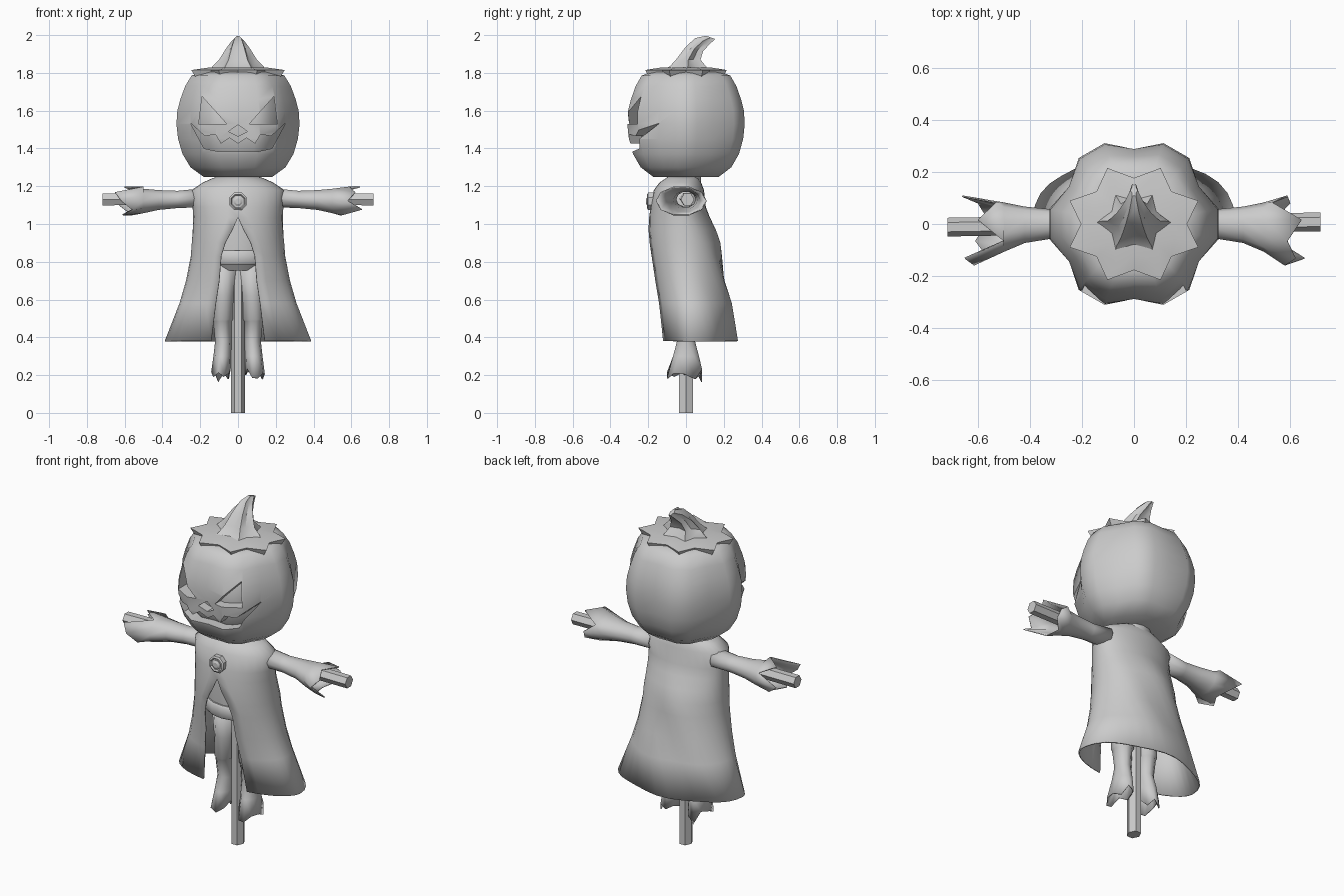
import bpy, bmesh, math
from mathutils import Vector

cube = bpy.data.objects.get("Cube")
if cube:
    bpy.data.objects.remove(cube, do_unlink=True)

grey = bpy.data.materials.new("plain grey")
grey.use_nodes = True
grey.diffuse_color = (0.6, 0.6, 0.6, 1)
grey.node_tree.nodes["Principled BSDF"].inputs["Base Color"].default_value = (0.6, 0.6, 0.6, 1)


def finish(name, bm, angle=40, thickness=0):
    bmesh.ops.recalc_face_normals(bm, faces=bm.faces)
    mesh = bpy.data.meshes.new(name)
    bm.to_mesh(mesh)
    bm.free()
    ob = bpy.data.objects.new(name, mesh)
    bpy.context.collection.objects.link(ob)
    mesh.materials.append(grey)
    bpy.ops.object.select_all(action='DESELECT')
    ob.select_set(True)
    bpy.context.view_layer.objects.active = ob
    if angle:
        bpy.ops.object.shade_smooth_by_angle(angle=math.radians(angle))
    if thickness:
        mod = ob.modifiers.new("cloth", 'SOLIDIFY')
        mod.thickness = thickness
    return ob


def loft(name, rings, closed=True, caps=True, **kw):
    bm = bmesh.new()
    rows = [[bm.verts.new(p) for p in ring] for ring in rings]
    n = len(rows[0])
    for a, b in zip(rows, rows[1:]):
        for i in range(n if closed else n - 1):
            j = (i + 1) % n
            bm.faces.new((a[i], a[j], b[j], b[i]))
    if caps:
        bm.faces.new(rows[0])
        bm.faces.new(rows[-1])
    bmesh.ops.remove_doubles(bm, verts=bm.verts, dist=0.0005)
    return finish(name, bm, **kw)


def ring(centre, ru, rv, n=8, axis='Z', valley=1, step=2, turn=0):
    """Ellipse around an axis; every step-th point can be drawn in as a valley."""
    pts = []
    for i in range(n):
        t = math.tau * i / n + turn
        k = valley if i % step == 0 else 1
        u, v = ru * k * math.cos(t), rv * k * math.sin(t)
        off = {'Z': (u, v, 0), 'X': (0, u, v), 'Y': (u, 0, v)}[axis]
        pts.append(Vector(centre) + Vector(off))
    return pts


def prism(name, outline, y0, y1):
    return loft(name, [[(x, y, z) for x, z in outline] for y in (y0, y1)], angle=0)


# Pumpkin head: six-lobed shell with carved face, over a smaller core
profile = [(1.25, .185), (1.3, .255), (1.37, .298), (1.45, .322), (1.53, .331),
           (1.6, .326), (1.66, .31), (1.73, .284), (1.785, .25), (1.805, .2)]


def pumpkin(name, s):
    return loft(name, [ring((0, 0, 1.53 + (z - 1.53) * s), r * s, r * s, 18, step=3,
                            valley=.87 + .06 * abs(z - 1.53) / .28, turn=math.pi / 6)
                       for z, r in profile], angle=50)


head = pumpkin("pumpkin_head", 1)
pumpkin("pumpkin_core", .82)
eye = [(.06, 1.53), (.208, 1.53), (.19, 1.675)]
half = [(.045, 1.455), (.09, 1.425), (.12, 1.475), (.175, 1.465), (.252, 1.535),
        (.18, 1.4), (.11, 1.385)]
mouth = [(0, 1.425)] + half + [(-x, z) for x, z in reversed(half)]
nose = [(-.05, 1.49), (0, 1.465), (.05, 1.49), (0, 1.525)]
for label, shape in (("left_eye", eye), ("right_eye", [(-x, z) for x, z in eye]),
                     ("mouth", mouth), ("nose", nose)):
    cutter = prism(label + "_cutter", shape, -.5, -.05)
    mod = head.modifiers.new(label, 'BOOLEAN')
    mod.operation, mod.solver, mod.object = 'DIFFERENCE', 'EXACT', cutter
    bpy.context.view_layer.objects.active = head
    bpy.ops.object.modifier_apply(modifier=label)
    bpy.data.objects.remove(cutter, do_unlink=True)

# Star-shaped leaf cap
loft("leaf_cap", [ring((0, 0, z), r, r * .87, 16, valley=.76)
                  for z, r in ((1.78, .245), (1.815, .268), (1.828, .17))], angle=25)

# Bent stem with ridges (z, y, half width, half depth, tilt)
stem = []
for z, y, rx, ry, tilt in ((1.815, 0, .15, .14, 0), (1.835, .01, .135, .11, 0), (1.87, .012, .1, .075, 0),
                           (1.925, .043, .066, .055, .2), (1.966, .085, .036, .042, .5),
                           (1.988, .13, .014, .028, .35)):
    stem.append([p - Vector((0, 0, (p.y - y) * tilt)) for p in
                 ring((0, y, z), rx, ry, 12, valley=.7, turn=math.pi / 6)])
loft("stem", stem, angle=35)

# Cape: open at the front below the brooch (z, half width, front, back, half gap)
cape_rows = [(1.255, .1, -.09, .06, 0), (1.24, .14, -.11, .07, 0), (1.22, .185, -.14, .08, 0),
             (1.18, .245, -.17, .095, 0), (1.09, .24, -.188, .105, 0), (1.035, .238, -.195, .125, 0),
             (.97, .24, -.2, .155, .03), (.9, .245, -.2, .18, .068), (.83, .25, -.195, .19, .09),
             (.7, .275, -.175, .212, .1), (.58, .31, -.155, .238, .118), (.38, .388, -.132, .265, .142)]
cape = []
for z, a, front, back, gap in cape_rows:
    cy, t0 = (front + back) * .2, math.asin(gap / a)
    fold = .012 * min(1, max(0, (1.1 - z) * 2))
    row = []
    for i in range(29):
        t = t0 + (math.tau - 2 * t0) * i / 28
        depth = cy - front if math.cos(t) > 0 else back - cy
        rip = fold * math.sin(t * 5 + z * 11) * math.sin(t / 2) ** 2
        row.append((a * math.sin(t), cy - (depth + rip) * math.cos(t), z))
    cape.append(row)
loft("cape", cape, closed=False, caps=False, angle=70, thickness=.008)

# Shirt, belt and trouser top inside the cape
loft("shirt", [ring((0, -.02, z), a, d, 16) for z, a, d in
               ((.8, .16, .12), (1.0, .18, .13), (1.15, .19, .11), (1.24, .1, .07))])
loft("neck", [ring((0, 0, z), .1, .08, 12) for z in (1.2, 1.29)])
loft("belt", [ring((0, -.02, z), a, a * .8, 16) for z, a in
              ((.785, .165), (.795, .175), (.85, .175), (.86, .165))])
loft("trouser_top", [ring((0, -.01, z), a, d, 16) for z, a, d in
                     ((.755, .12, .08), (.8, .155, .115))])

# Brooch
for label, steps in (("brooch_rim", ((-.17, .05), (-.2, .05), (-.206, .04), (-.198, .034))),
                     ("brooch_stone", ((-.18, .027), (-.204, .027), (-.211, .015)))):
    loft(label, [ring((0, y, 1.12), r, r, 8, 'Y', turn=math.pi / 8) for y, r in steps], angle=25)

# Wooden post and crossbar
loft("post", [ring((0, 0, z), .036, .042, 6) for z in (0, .5, .78)], angle=20)
loft("crossbar", [ring((x, y, z), .036, .036, 6, 'X') for x, y, z in
                  ((-.717, -.012, 1.13), (0, 0, 1.135), (.717, .008, 1.13))], angle=20)

# Ragged sleeves and trouser legs
left_ends = (.59, .53, .645, .59, .62, .58, .655, .55, .54, .6)
right_ends = (.66, .53, .6, .5, .65, .615, .56, .61, .56, .6)
for side, label, ends in ((1, "left", left_ends), (-1, "right", right_ends)):
    rows = [ring((side * x, y, z), ry, rz, 10, 'X') for x, y, z, ry, rz in
            ((.2, 0, 1.138, .065, .052), (.32, 0, 1.13, .057, .048),
             (.42, -.003, 1.127, .07, .055), (.5, -.012, 1.122, .095, .068))]
    rows.append([Vector((side * end, p.y, p.z)) for end, p in
                 zip(ends, ring((0, -.025, 1.122), .135, .08, 10, 'X'))])
    loft(label + "_sleeve", rows, caps=False, angle=60, thickness=.006)

    rows = [ring((side * x, 0, z), rx, ry, 10) for z, x, rx, ry in
            ((.79, .072, .075, .09), (.62, .078, .06, .072), (.495, .08, .058, .066),
             (.485, .082, .05, .06), (.38, .078, .043, .05), (.3, .083, .047, .072))]
    rows.append([p + Vector((0, 0, (end - .6) * .45)) for end, p in
                 zip(ends, ring((side * .09, -.008, .21), .052, .098, 10))])
    loft(label + "_trouser_leg", rows, caps=False, angle=50, thickness=.006)
